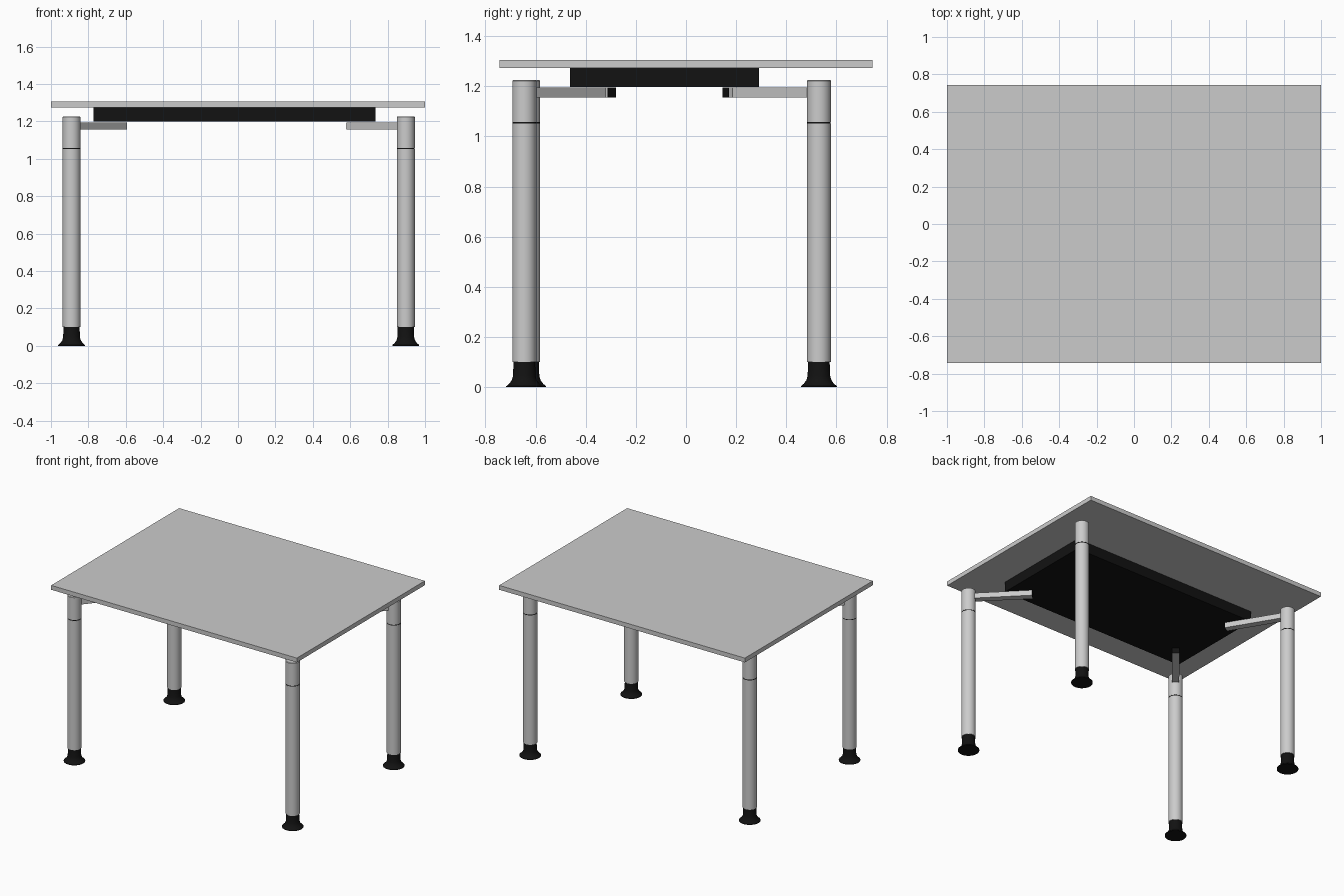
import bpy, bmesh, math
from mathutils import Vector

if "Cube" in bpy.data.objects:
    bpy.data.objects.remove(bpy.data.objects["Cube"])

black = bpy.data.materials.new("black")
black.diffuse_color = (0.006, 0.006, 0.006, 1)
black.use_nodes = True
black.node_tree.nodes["Principled BSDF"].inputs["Base Color"].default_value = black.diffuse_color


def box(name, size, center, angle=0, mat=None):
    bpy.ops.mesh.primitive_cube_add(size=1, location=center, rotation=(0, 0, angle))
    ob = bpy.context.object
    ob.name = name
    ob.scale = size
    bpy.ops.object.transform_apply(location=False, rotation=False, scale=True)
    if mat:
        ob.data.materials.append(mat)
    return ob


def lathe(name, profile, x, y, mat=None, sides=32):
    # closed round part from (radius, height) pairs
    bm = bmesh.new()
    rings = []
    for r, z in profile:
        rings.append([bm.verts.new((r * math.cos(2 * math.pi * i / sides),
                                    r * math.sin(2 * math.pi * i / sides), z))
                      for i in range(sides)])
    for a, b in zip(rings, rings[1:]):
        for i in range(sides):
            j = (i + 1) % sides
            bm.faces.new((a[i], a[j], b[j], b[i]))
    bm.faces.new(rings[0][::-1])
    bm.faces.new(rings[-1])
    me = bpy.data.meshes.new(name)
    bm.to_mesh(me)
    bm.free()
    ob = bpy.data.objects.new(name, me)
    bpy.context.collection.objects.link(ob)
    ob.location = (x, y, 0)
    if mat:
        me.materials.append(mat)
    bpy.ops.object.select_all(action='DESELECT')
    bpy.context.view_layer.objects.active = ob
    ob.select_set(True)
    bpy.ops.object.shade_smooth_by_angle(angle=math.radians(35))
    return ob


# Table top and the dark tray beneath it
box("table_top", (2.0, 1.488, 0.032), (0, 0, 1.289))
box("under_tray", (1.508, 0.753, 0.075), (-0.019, -0.0855, 1.2355), mat=black)

# Each leg: position, then the free end of its support arm
legs = {
    "front_left": ((-0.89, -0.63), (-0.613, -0.297)),
    "front_right": ((0.897, -0.645), (0.599, -0.340)),
    "back_left": ((-0.89, 0.53), (-0.667, 0.159)),
    "back_right": ((0.897, 0.53), (0.617, 0.200)),
}
R = 0.048
foot = [(0.072, 0), (0.072, 0.004), (0.060, 0.014), (0.050, 0.028),
        (0.045, 0.045), (0.043, 0.1)]

for name, (p, e) in legs.items():
    x, y = p
    # Foot, lower tube, dark joint ring, upper tube
    lathe(name + "_foot", foot, x, y, black)
    lathe(name + "_lower_leg", [(R, 0.1), (R, 1.052)], x, y)
    lathe(name + "_joint_ring", [(R - 0.001, 1.052), (R - 0.001, 1.058)], x, y, black)
    lathe(name + "_upper_leg", [(R, 1.058), (R, 1.222), (R - 0.003, 1.225)], x, y)
    # Diagonal arm with dark end cap
    a, b = Vector(p), Vector(e)
    d = b - a
    ang = math.atan2(d.y, d.x)
    u = d.normalized()
    m = (a + u * 0.02 + b) / 2
    box(name + "_arm", (d.length - 0.02, 0.048, 0.039), (m.x, m.y, 1.1755), ang)
    c = b + u * 0.001
    box(name + "_arm_cap", (0.002, 0.048, 0.039), (c.x, c.y, 1.1755), ang, black)
